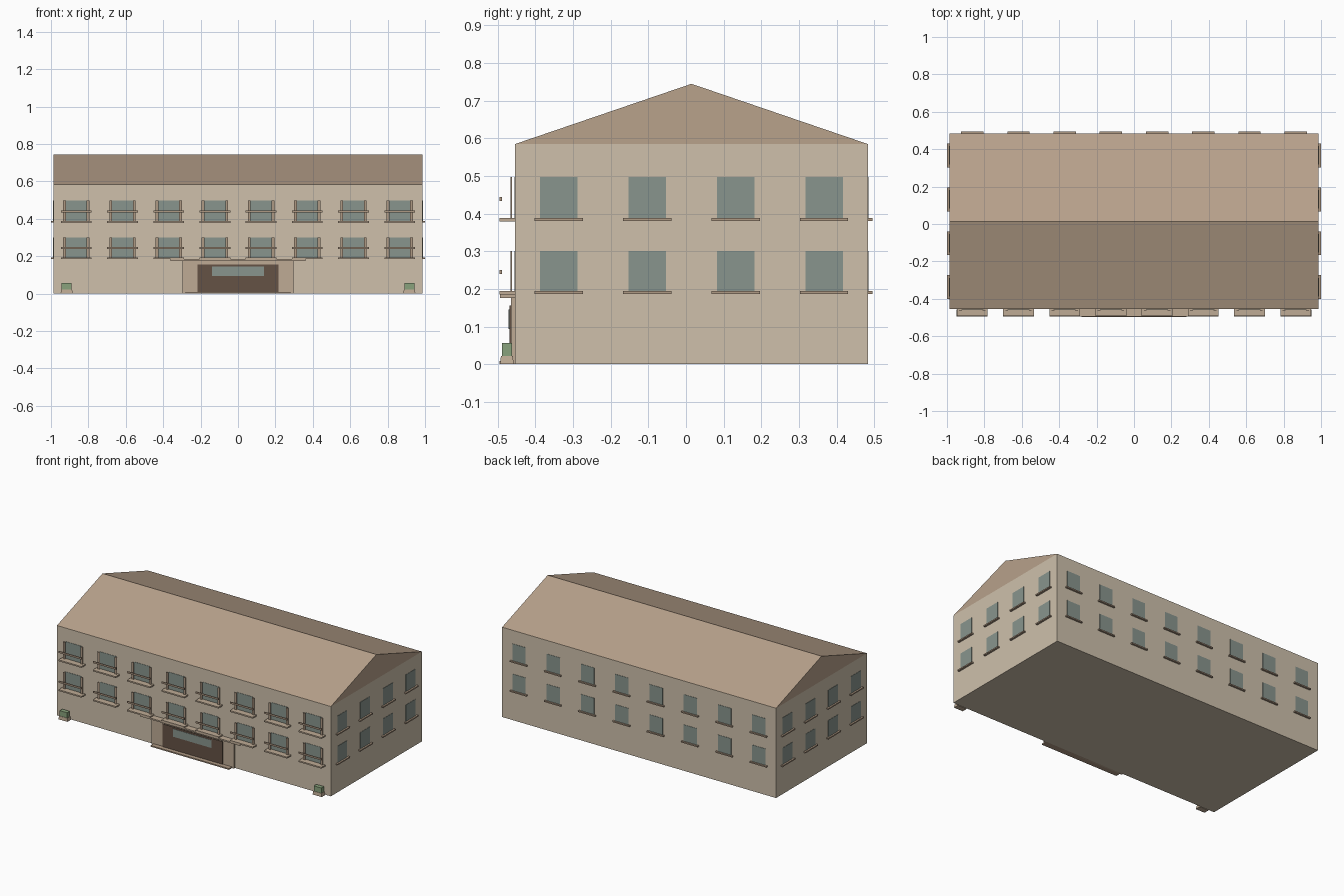
import bpy, bmesh

if "Cube" in bpy.data.objects:
    bpy.data.objects.remove(bpy.data.objects["Cube"])


def mat(name, r, g, b):
    m = bpy.data.materials.new(name)
    m.diffuse_color = (r, g, b, 1)
    m.use_nodes = True
    m.node_tree.nodes["Principled BSDF"].inputs["Base Color"].default_value = m.diffuse_color
    return m


WALL = mat("wall", 0.62, 0.53, 0.41)
ROOF = mat("roof", 0.48, 0.36, 0.26)
TRIM = mat("trim", 0.43, 0.32, 0.23)
STONE = mat("stone", 0.52, 0.41, 0.30)
GLASS = mat("glass", 0.25, 0.30, 0.27)
DOOR = mat("door", 0.13, 0.085, 0.06)
LEAF = mat("leaf", 0.25, 0.36, 0.20)


def finish(name, bm, material):
    bmesh.ops.recalc_face_normals(bm, faces=bm.faces)
    me = bpy.data.meshes.new(name)
    bm.to_mesh(me)
    bm.free()
    me.materials.append(material)
    ob = bpy.data.objects.new(name, me)
    bpy.context.collection.objects.link(ob)
    return ob


def box(name, x, y, z, material, taper=1.0):
    """Box from (min, max) ranges; taper scales the top face."""
    bm = bmesh.new()
    bmesh.ops.create_cube(bm, size=1)
    for v in bm.verts:
        s = taper if v.co.z > 0 else 1
        v.co = [(r[0] + r[1]) / 2 + c * k * (r[1] - r[0])
                for r, c, k in zip((x, y, z), v.co, (s, s, 1))]
    return finish(name, bm, material)


def around(c, w):
    return (c - w / 2, c + w / 2)


HX, Y0, Y1 = 0.987, -0.454, 0.483
YC = (Y0 + Y1) / 2
EAVE, RIDGE = 0.585, 0.745

# Main block
box("building_body", (-HX, HX), (Y0, Y1), (0, EAVE), WALL)

# Gable roof: triangular profile extruded along x
bm = bmesh.new()
tri = bm.faces.new([bm.verts.new((-HX, y, z))
                    for y, z in ((Y0, EAVE), (Y1, EAVE), (YC, RIDGE))])
ext = bmesh.ops.extrude_face_region(bm, geom=[tri])["geom"]
bmesh.ops.translate(bm, vec=(2 * HX, 0, 0),
                    verts=[g for g in ext if isinstance(g, bmesh.types.BMVert)])
finish("gable_roof", bm, ROOF)

for zb, zt in ((0.193, 0.301), (0.387, 0.498)):
    # Front windows with balconies, back windows with sills
    for i in range(8):
        cx = (i - 3.5) * 0.247
        for label, y in (("front", (Y0 - 0.002, Y0 + 0.01)), ("back", (Y1 - 0.01, Y1 + 0.002))):
            box(label + "_window", around(cx, 0.118 if label == "front" else 0.095),
                y, (zb, zt), GLASS)
        box("back_sill", around(cx, 0.12), (Y1, 0.495), (zb - 0.007, zb + 0.001), TRIM)
        box("balcony_slab", around(cx, 0.165), (-0.495, Y0), (zb - 0.008, zb + 0.001), STONE)
        box("balcony_rail", around(cx, 0.165), (-0.495, -0.489), (zb + 0.046, zb + 0.057), TRIM)
        for s in (-1, 1):
            box("window_post", around(cx + s * 0.063, 0.015), (-0.466, -0.462), (zb, zt), TRIM)
    # End-wall windows
    for i in range(4):
        cy = YC + (i - 1.5) * 0.235
        for s in (-1, 1):
            box("side_window", sorted((s * (HX - 0.01), s * (HX + 0.002))),
                around(cy, 0.1), (zb, zt), GLASS)
            box("side_sill", sorted((s * HX, s * 1.0)), around(cy, 0.128),
                (zb - 0.007, zb + 0.001), TRIM)

# Entrance: surround, canopy, door, door glass and step
box("entrance_surround", (-0.297, 0.297), (-0.465, Y0), (0, 0.176), STONE)
box("entrance_canopy", (-0.36, 0.36), (-0.494, Y0), (0.176, 0.185), STONE)
box("entrance_door", (-0.217, 0.217), (-0.469, Y0), (0.008, 0.156), DOOR)
box("door_glass", (-0.139, 0.139), (-0.471, -0.46), (0.094, 0.145), GLASS)
box("entrance_step", (-0.282, 0.282), (-0.496, Y0), (0, 0.008), TRIM)

# Corner planters
for s in (-1, 1):
    cx = s * 0.916
    box("planter_pot", around(cx, 0.066), around(-0.476, 0.036), (0, 0.022), STONE, 0.88)
    box("planter_shrub", around(cx, 0.054), around(-0.476, 0.027), (0.02, 0.056), LEAF)
